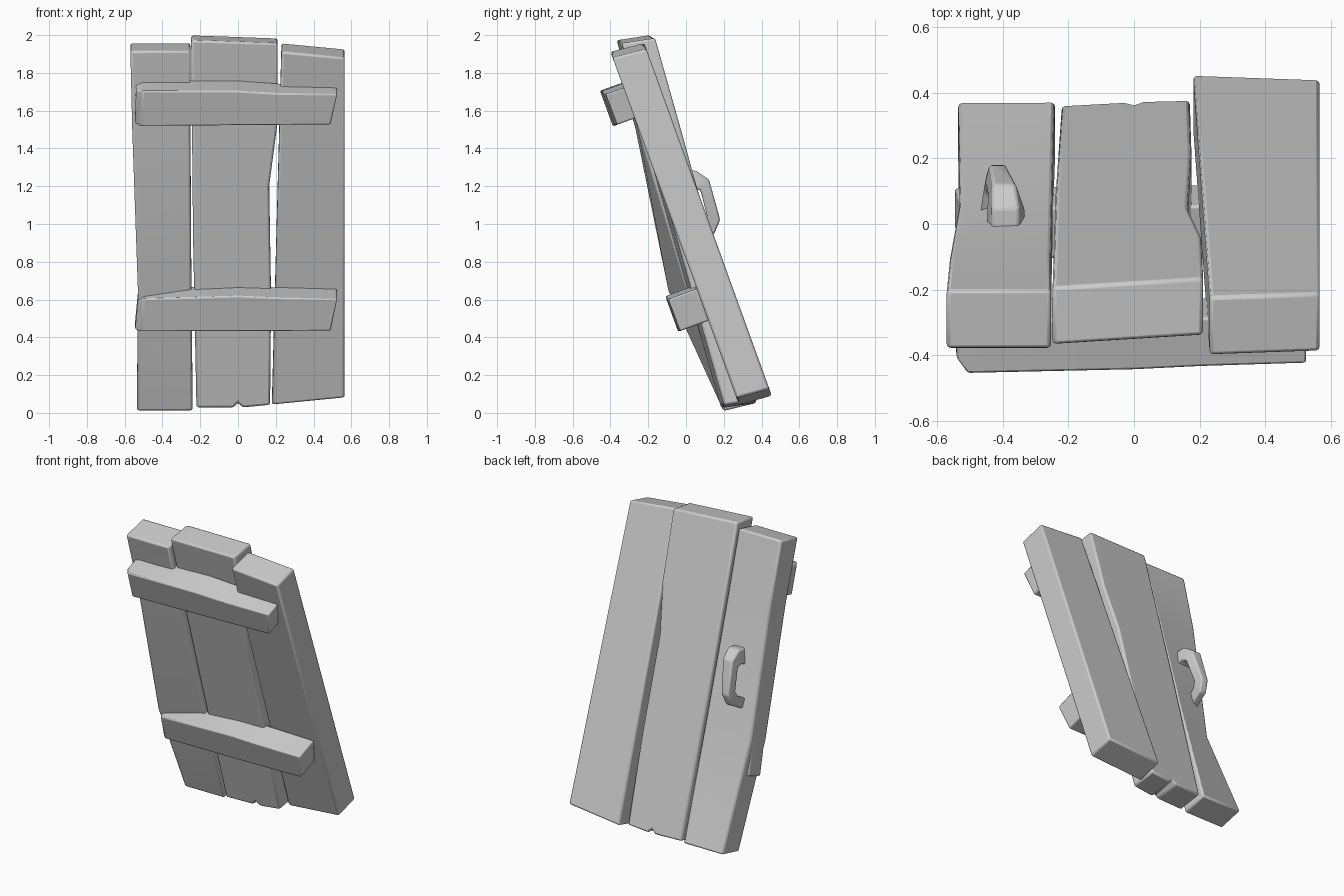
import bpy
import bmesh
from math import radians
from mathutils import Matrix, Vector

cube = bpy.data.objects.get("Cube")
if cube:
    bpy.data.objects.remove(cube, do_unlink=True)

grey = bpy.data.materials.new("plain grey")
grey.use_nodes = True
grey.diffuse_color = (0.6, 0.6, 0.6, 1)
grey.node_tree.nodes["Principled BSDF"].inputs["Base Color"].default_value = (0.6, 0.6, 0.6, 1)

# Parts are modelled upright (x across, y depth, z along the boards), then leaned
LEAN = Matrix.Rotation(radians(20), 4, "X")


def loft(name, rings, bevel=0.012):
    """Skin matching rings of points and cap both ends."""
    bm = bmesh.new()
    loops = [[bm.verts.new(LEAN @ Vector(p)) for p in ring] for ring in rings]
    n = len(loops[0])
    for a, b in zip(loops, loops[1:]):
        for i in range(n):
            j = (i + 1) % n
            bm.faces.new((a[i], a[j], b[j], b[i]))
    bm.faces.new(loops[0][::-1])
    bm.faces.new(loops[-1])
    bmesh.ops.recalc_face_normals(bm, faces=bm.faces)
    mesh = bpy.data.meshes.new(name)
    bm.to_mesh(mesh)
    bm.free()
    mesh.materials.append(grey)
    obj = bpy.data.objects.new(name, mesh)
    bpy.context.collection.objects.link(obj)
    mod = obj.modifiers.new("soft edges", "BEVEL")
    mod.width = bevel
    mod.segments = 2
    mod.limit_method = "ANGLE"
    mod.angle_limit = radians(35)
    bpy.ops.object.select_all(action="DESELECT")
    obj.select_set(True)
    bpy.context.view_layer.objects.active = obj
    bpy.ops.object.shade_smooth_by_angle(angle=radians(40))
    return obj


def section(z, x0, x1, front, back, skew=0, tilt=0, twist=0):
    """Board cross-section; skew and tilt slope the cut, twist sinks the x0 side."""
    return [(x0, front - twist, z - skew - tilt), (x1, front, z + skew - tilt),
            (x1, back, z + skew + tilt), (x0, back - twist, z - skew + tilt)]


# Left board: straight, with slanting ends
loft("left_board", [
    section(-0.044, 0.18, 0.565, 0.278, 0.458, 0.02, -0.007),
    section(1.908, 0.23, 0.565, 0.278, 0.462, -0.017, -0.009),
])

# Right board: its outer edge is bent forward low down
loft("right_board", [
    section(-0.068, -0.535, -0.24, 0.19, 0.368, 0, -0.01),
    section(0.64, -0.53, -0.247, 0.23, 0.405, twist=0.10),
    section(1.5, -0.56, -0.252, 0.275, 0.455, twist=0.013),
    section(1.92, -0.57, -0.252, 0.298, 0.482, 0, -0.01),
])

# Middle board: outline with a split at the foot and a worn edge
outline = [(-0.22, -0.037), (-0.025, -0.042), (0.0, -0.015), (0.025, -0.042),
           (0.17, -0.03), (0.175, 0.55), (0.165, 1.17), (0.207, 1.5),
           (0.21, 1.955), (-0.248, 1.98), (-0.238, 0.9)]


def middle_face(depth, drop):
    return [(x, depth + 0.073 * z + 0.05 * x, z - drop) for x, z in outline]


loft("middle_board", [middle_face(0.197, 0), middle_face(0.372, 0.035)])


# Battens: rough crosspieces with uneven tops
def batten(name, z, stations):
    rings = []
    for x_low, x_high, front, back, top in stations:
        rings.append([(x_low, front, z), (x_high, front, z + top),
                      (x_high, back, z + top), (x_low, back, z)])
    loft(name, rings, 0.008)


batten("upper_batten", 1.558, [
    (-0.545, -0.54, 0.20, 0.33, 0.185),
    (-0.515, -0.505, 0.155, 0.33, 0.20),
    (0.0, 0.0, 0.165, 0.33, 0.195),
    (0.2, 0.2, 0.17, 0.33, 0.18),
    (0.49, 0.525, 0.178, 0.30, 0.172),
])
batten("lower_batten", 0.418, [
    (-0.545, -0.53, 0.14, 0.27, 0.165),
    (-0.515, -0.50, 0.108, 0.27, 0.185),
    (0.0, 0.0, 0.11, 0.28, 0.20),
    (0.2, 0.2, 0.113, 0.28, 0.19),
    (0.49, 0.525, 0.118, 0.28, 0.18),
])


# Handle: a chunky bow, wider at its upper foot
def handle_ring(x, half, outer, inner):
    (yo, zo), (yi, zi) = outer, inner
    return [(x - half, yi, zi), (x + half, yi, zi),
            (x + half * 0.7, yo, zo), (x - half * 0.7, yo, zo)]


loft("handle", [
    handle_ring(-0.39, 0.06, (0.38, 1.21), (0.38, 1.10)),
    handle_ring(-0.39, 0.058, (0.485, 1.19), (0.45, 1.10)),
    handle_ring(-0.395, 0.05, (0.537, 1.12), (0.475, 1.08)),
    handle_ring(-0.415, 0.036, (0.52, 0.90), (0.46, 0.93)),
    handle_ring(-0.425, 0.034, (0.466, 0.84), (0.425, 0.90)),
    handle_ring(-0.44, 0.034, (0.32, 0.82), (0.32, 0.89)),
], 0.01)
